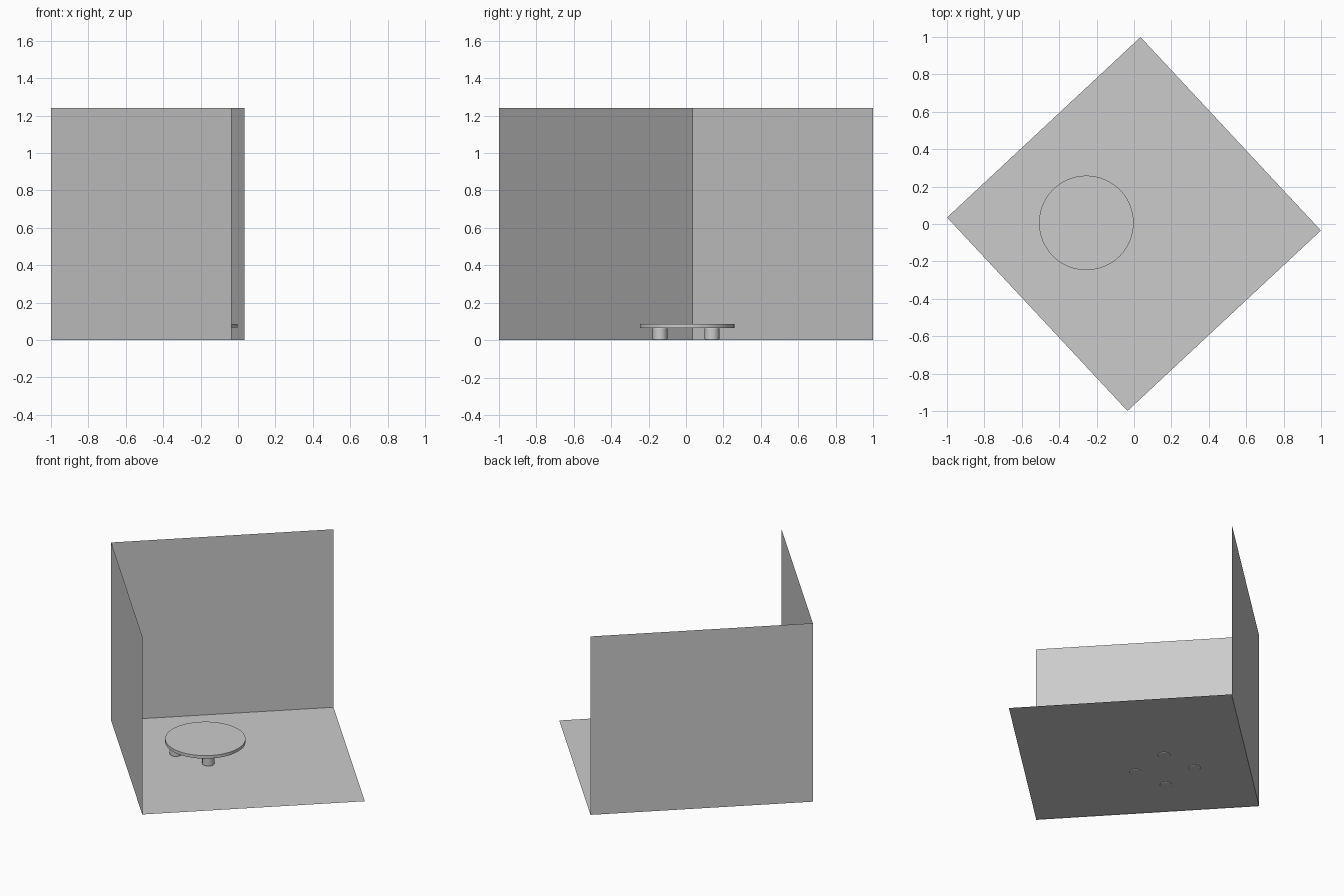
import bpy
from math import radians, pi, sqrt

if "Cube" in bpy.data.objects:
    bpy.data.objects.remove(bpy.data.objects["Cube"])

ROOM_TURN = radians(43)      # the room is turned almost corner-on
SIDE = sqrt(2)               # floor side, giving a 2 unit diagonal
HEIGHT = 1.24
FLOOR_Z = 0.003
TABLE = (-0.255, 0.006)


def smooth(obj):
    bpy.ops.object.select_all(action='DESELECT')
    obj.select_set(True)
    bpy.context.view_layer.objects.active = obj
    bpy.ops.object.shade_smooth_by_angle(angle=radians(35))


def sheet(name, size, location, rotation):
    bpy.ops.mesh.primitive_plane_add(size=1, location=location, rotation=rotation)
    obj = bpy.context.object
    obj.name = name
    obj.scale = (size[0], size[1], 1)
    return obj


def cylinder(name, radius, z0, z1, x, y, sides, bevel):
    bpy.ops.mesh.primitive_cylinder_add(vertices=sides, radius=radius, depth=z1 - z0,
                                        location=(x, y, (z0 + z1) / 2))
    obj = bpy.context.object
    obj.name = name
    if bevel:
        mod = obj.modifiers.new("rounded_rim", 'BEVEL')
        mod.width = bevel
        mod.segments = 3
    smooth(obj)
    return obj


# Room: an empty at the centre turns the floor and two walls together
bpy.ops.object.empty_add(location=(0, 0, 0))
pivot = bpy.context.object
pivot.name = "room_pivot"
pivot.hide_render = True
pivot.rotation_euler.z = ROOM_TURN
mid_z = HEIGHT / 2
room = [
    sheet("floor", (SIDE, SIDE), (0, 0, FLOOR_Z), (0, 0, 0)),
    sheet("back_wall", (SIDE, HEIGHT), (0, SIDE / 2, mid_z), (pi / 2, 0, 0)),
    sheet("left_wall", (SIDE, HEIGHT), (-SIDE / 2, 0, mid_z), (pi / 2, 0, pi / 2)),
]
for part in room:
    part.parent = pivot

# Low round table
cylinder("table_top", 0.253, 0.066, 0.087, *TABLE, 48, 0)
for sx in (-1, 1):
    for sy in (-1, 1):
        cylinder("table_leg", 0.039, 0.0, 0.067,
                 TABLE[0] + sx * 0.125, sy * 0.139, 32, 0.006)

# Sheet of paper lying on the table
sheet("paper", (0.176, 0.153), (-0.142, 0.074, 0.09), (0, 0, radians(3)))
